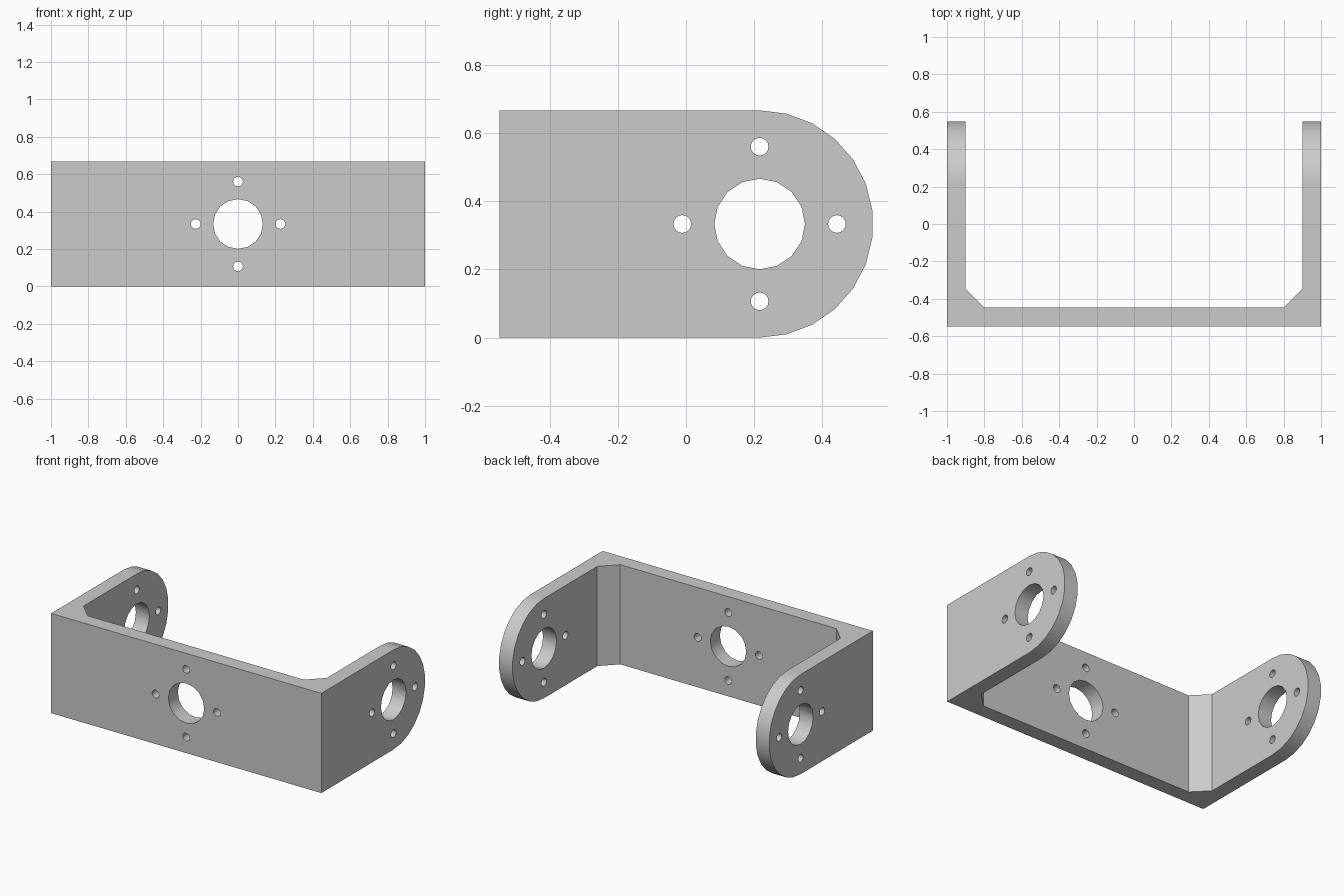
import bpy, bmesh, math
from mathutils import Matrix, Vector

cube = bpy.data.objects.get("Cube")
if cube:
    bpy.data.objects.remove(cube, do_unlink=True)

HEIGHT = 0.667
RADIUS = HEIGHT / 2          # rounded arm ends
FRONT = -0.547
HUB_Y = 0.216                # centre of the arm holes
BACK = HUB_Y + RADIUS
WALL = 0.1
CHAMFER = 0.1
HOLE_R, SCREW_R, SCREW_OFFSET = 0.133, 0.026, 0.227

metal = bpy.data.materials.new("grey metal")
metal.use_nodes = True
grey = (0.6, 0.6, 0.6, 1)
metal.diffuse_color = grey
metal.node_tree.nodes["Principled BSDF"].inputs["Base Color"].default_value = grey


def make_object(name, bm):
    bmesh.ops.recalc_face_normals(bm, faces=bm.faces)
    mesh = bpy.data.meshes.new(name)
    bm.to_mesh(mesh)
    bm.free()
    mesh.materials.append(metal)
    obj = bpy.data.objects.new(name, mesh)
    bpy.context.collection.objects.link(obj)
    return obj


def prism(name, points, direction):
    """Extrude a closed outline along a direction."""
    bm = bmesh.new()
    face = bm.faces.new([bm.verts.new(p) for p in points])
    ext = bmesh.ops.extrude_face_region(bm, geom=[face])
    verts = [g for g in ext["geom"] if isinstance(g, bmesh.types.BMVert)]
    bmesh.ops.translate(bm, verts=verts, vec=direction)
    return make_object(name, bm)


def cut(target, cutter, operation):
    mod = target.modifiers.new("cut", "BOOLEAN")
    mod.object, mod.operation, mod.solver = cutter, operation, "EXACT"
    bpy.context.view_layer.objects.active = target
    bpy.ops.object.modifier_apply(modifier=mod.name)
    bpy.data.objects.remove(cutter, do_unlink=True)


# U-shaped plan with chamfered inner corners
half = [(1, FRONT), (1, BACK + 0.1), (1 - WALL, BACK + 0.1),
        (1 - WALL, FRONT + WALL + CHAMFER), (1 - WALL - CHAMFER, FRONT + WALL)]
plan = half + [(-x, y) for x, y in reversed(half)]
bracket = prism("u_bracket", [(x, y, -0.1) for x, y in plan], (0, 0, HEIGHT + 0.2))

# Side outline with round arm ends
STEPS = 13
outline = [(FRONT - 0.1, 0), (FRONT - 0.1, HEIGHT)]
for i in range(STEPS + 1):
    a = math.pi * i / STEPS
    outline.append((HUB_Y + RADIUS * math.sin(a), RADIUS + RADIUS * math.cos(a)))
side = prism("side_outline", [(-1.2, y, z) for y, z in outline], (2.4, 0, 0))
cut(bracket, side, "INTERSECT")

# Centre hole and four screw holes, through both arms and the front plate
bm = bmesh.new()


def hole_pattern(centre, rotation, depth):
    base = Matrix.Translation(centre) @ rotation
    holes = [(Vector(), HOLE_R)]
    holes += [(Matrix.Rotation(k * math.pi / 2, 3, "Z") @ Vector((SCREW_OFFSET, 0, 0)), SCREW_R)
              for k in range(4)]
    for offset, r in holes:
        bmesh.ops.create_cone(bm, cap_ends=True, segments=16, radius1=r, radius2=r,
                              depth=depth, matrix=base @ Matrix.Translation(offset))


hole_pattern((0, HUB_Y, RADIUS), Matrix.Rotation(math.pi / 2, 4, "Y"), 2.4)
hole_pattern((0, FRONT + WALL / 2, RADIUS), Matrix.Rotation(math.pi / 2, 4, "X"), 0.3)
cut(bracket, make_object("hole_cutters", bm), "DIFFERENCE")

# Smooth rounds, crisp edges, flat plates
bpy.ops.object.select_all(action="DESELECT")
bracket.select_set(True)
bpy.context.view_layer.objects.active = bracket
bpy.ops.object.shade_smooth_by_angle(angle=math.radians(30))
weighted = bracket.modifiers.new("weighted normals", "WEIGHTED_NORMAL")
weighted.keep_sharp = True
